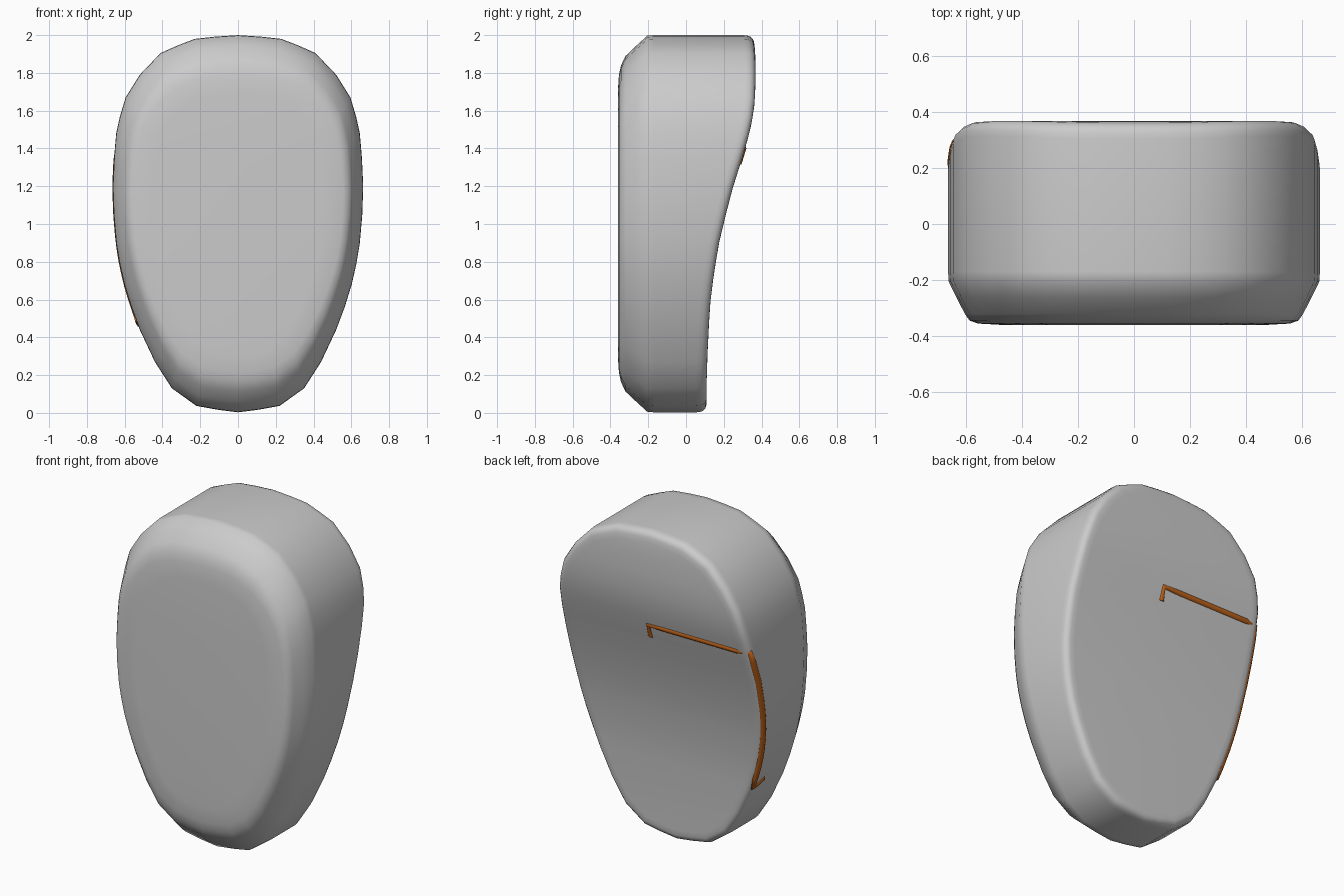
import bpy, bmesh

if "Cube" in bpy.data.objects:
    bpy.data.objects.remove(bpy.data.objects["Cube"])

# right half of the egg outline (x, z), top to bottom
HALF = [(0, 2.0), (.12, 1.992), (.23, 1.98), (.32, 1.945), (.41, 1.905), (.52, 1.79),
        (.595, 1.67), (.625, 1.57), (.645, 1.48), (.656, 1.35), (.663, 1.2), (.658, 1.05),
        (.645, .9), (.627, .79), (.602, .68), (.565, .56), (.52, .44), (.44, .27),
        (.35, .13), (.22, .037), (.11, .017), (0, .003)]
# back surface depth (z, y)
BACK = [(0, .108), (.2, .11), (.4, .117), (.6, .13), (.7, .143), (.8, .158), (.9, .175),
        (1.0, .198), (1.2, .25), (1.35, .298), (1.48, .336), (1.57, .355), (1.67, .367),
        (1.79, .369), (1.9, .367), (2, .358)]


def interp(table, t):
    table = sorted(table)
    for (a, u), (b, v) in zip(table, table[1:]):
        if a <= t <= b:
            return u + (v - u) * (t - a) / (b - a)
    return table[0][1] if t < table[0][0] else table[-1][1]


def depth(z):
    return interp(BACK, z)


def width(z):
    return interp([(b, a) for a, b in HALF], z)


# body: lofted rings from back to front
outline = HALF + [(-x, z) for x, z in HALF[-2:0:-1]]
n = len(outline)
bm = bmesh.new()


def ring(sx, sz, y):
    verts = []
    for x, z in outline:
        zz = 1 + (z - 1) * sz
        verts.append(bm.verts.new((x * sx, y(zz), zz)))
    return verts


rings = [ring(s, 1 - (1 - s) * .66, lambda z, d=d: depth(z) - d)
         for s, d in [(.90, 0), (.945, .001), (.97, .006), (.988, .018), (.997, .034), (1, .055)]]
rings += [ring(sx, sz, lambda z, y=y: y)
          for sx, sz, y in [(1, 1, -.17), (.997, .997, -.205), (.955, .945, -.262), (.91, .89, -.32),
                            (.885, .84, -.344), (.84, .79, -.355), (.68, .70, -.361)]]
for a, b in zip(rings, rings[1:]):
    for i in range(n):
        j = (i + 1) % n
        bm.faces.new((a[i], a[j], b[j], b[i]))
# caps: horizontal strips between mirrored outline points
for r in (rings[0], rings[-1]):
    for i in range(n // 2):
        quad = [r[i], r[i + 1], r[(n - i - 1) % n], r[(n - i) % n]]
        bm.faces.new(list(dict.fromkeys(quad)))
bmesh.ops.recalc_face_normals(bm, faces=bm.faces)
me = bpy.data.meshes.new("body")
bm.to_mesh(me)
bm.free()
body = bpy.data.objects.new("body", me)
bpy.context.collection.objects.link(body)
for p in me.polygons:
    p.use_smooth = True

# orange line: hook, run across the back, down the left edge, hook on the side
R = .02
SINK = .013
ZT, ZB = 1.40, .47
path = [(.04, depth(z) - SINK, z) for z in (ZT - .08, ZT)]
path += [(.04 - .6 * i / 6, depth(ZT) - SINK, ZT) for i in range(1, 7)]
for i in range(15):
    z = ZT + (ZB - ZT) * i / 14
    path.append((-width(z) * .988 + SINK * .7, depth(z) - .018 - SINK * .7, z))
path += [(-width(ZB + .01) + SINK, depth(ZB) - .06, ZB + .01),
         (-width(ZB + .03) + SINK, depth(ZB) - .11, ZB + .03)]
cu = bpy.data.curves.new("orange_line", 'CURVE')
cu.dimensions = '3D'
cu.bevel_depth = R
cu.bevel_resolution = 3
cu.use_fill_caps = True
sp = cu.splines.new('POLY')
sp.points.add(len(path) - 1)
for p, co in zip(sp.points, path):
    p.co = (*co, 1)
line = bpy.data.objects.new("orange_line", cu)
bpy.context.collection.objects.link(line)
mat = bpy.data.materials.new("orange")
mat.diffuse_color = (.5, .12, .01, 1)
mat.use_nodes = True
mat.node_tree.nodes["Principled BSDF"].inputs["Base Color"].default_value = mat.diffuse_color
cu.materials.append(mat)
